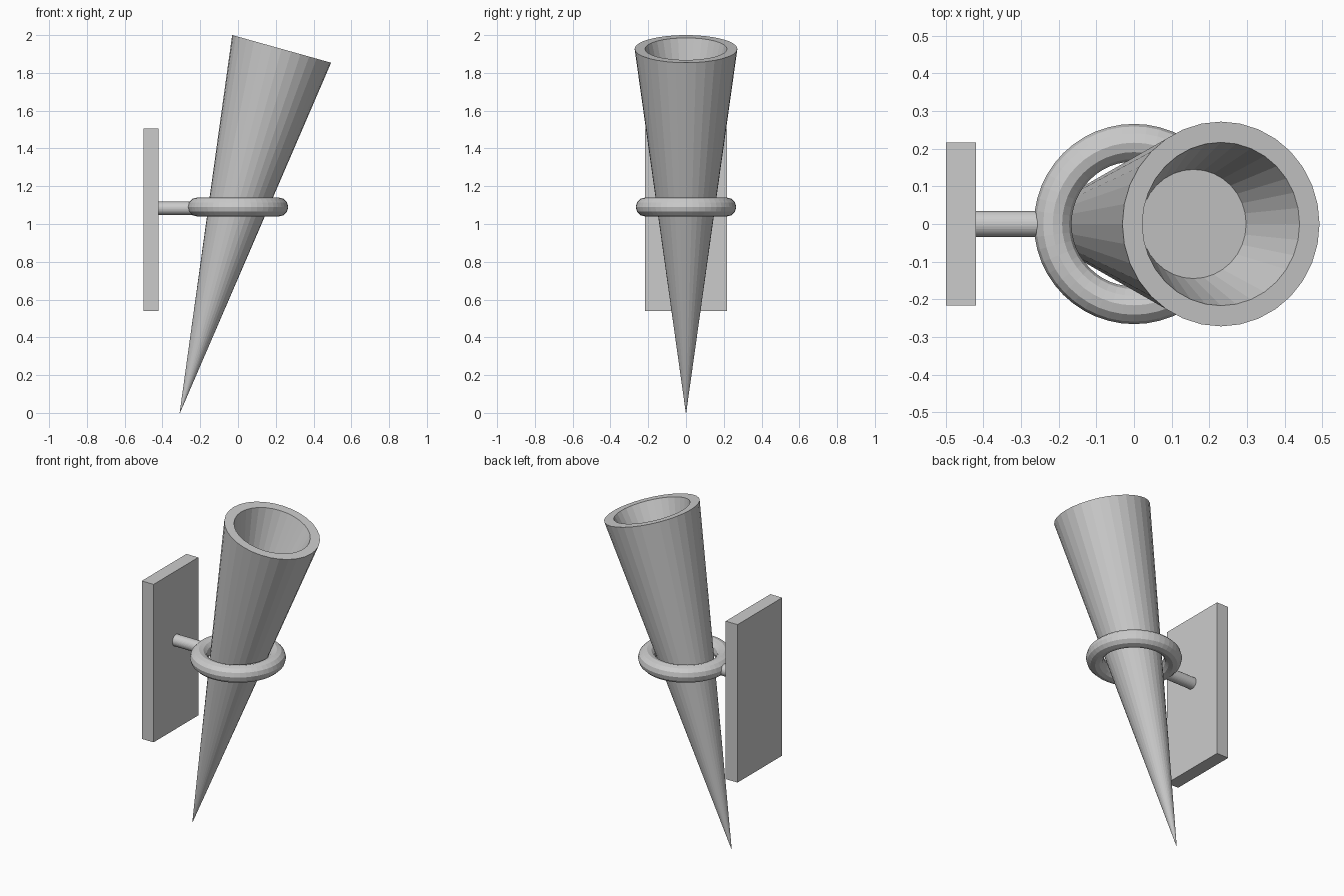
import bpy
import bmesh
from math import cos, sin, pi
from mathutils import Vector, Matrix

cube = bpy.data.objects.get("Cube")
if cube:
    bpy.data.objects.remove(cube, do_unlink=True)

grey = bpy.data.materials.new("plain_grey")
grey.use_nodes = True
COLOUR = (0.6, 0.6, 0.6, 1)
grey.diffuse_color = COLOUR
grey.node_tree.nodes["Principled BSDF"].inputs["Base Color"].default_value = COLOUR


def add_object(name, bm):
    bmesh.ops.recalc_face_normals(bm, faces=bm.faces)
    mesh = bpy.data.meshes.new(name)
    bm.to_mesh(mesh)
    bm.free()
    mesh.materials.append(grey)
    obj = bpy.data.objects.new(name, mesh)
    bpy.context.collection.objects.link(obj)
    return obj


def lathe(name, profile, sides, matrix):
    """Spin (radius, height) points round z; both ends are capped."""
    bm = bmesh.new()
    rings = [[bm.verts.new((r * cos(2 * pi * i / sides), r * sin(2 * pi * i / sides), h))
              for i in range(sides)] for r, h in profile]
    for low, high in zip(rings, rings[1:]):
        for i in range(sides):
            j = (i + 1) % sides
            bm.faces.new((low[i], low[j], high[j], high[i]))
    bm.faces.new(rings[0])
    bm.faces.new(rings[-1])
    bm.transform(matrix)
    return add_object(name, bm)


# Wall plate
bm = bmesh.new()
bmesh.ops.create_cube(bm, size=1)
bm.transform(Matrix.Translation((-0.46, 0, 1.023)) @ Matrix.Diagonal((0.08, 0.432, 0.966, 1)))
add_object("wall_plate", bm)

# Rod joining plate and ring
lathe("support_rod", [(0.035, 0), (0.035, 0.2)], 32,
      Matrix.Translation((-0.44, 0, 1.083)) @ Matrix.Rotation(pi / 2, 4, 'Y'))

# Holding ring
bpy.ops.mesh.primitive_torus_add(location=(0, 0, 1.09), major_radius=0.216,
                                 minor_radius=0.05, major_segments=48, minor_segments=12)
ring = bpy.context.object
ring.name = "holding_ring"
ring.data.materials.append(grey)

# Leaning hollow cone
tip, rim = Vector((-0.308, 0, 0)), Vector((0.231, 0, 1.927))
axis = rim - tip
length = axis.length
lean = Vector((0, 0, 1)).rotation_difference(axis).to_matrix().to_4x4()
lathe("torch_cone", [(0.001, 0), (0.272, length), (0.217, length), (0.145, length - 0.27)],
      32, Matrix.Translation(tip) @ lean)
